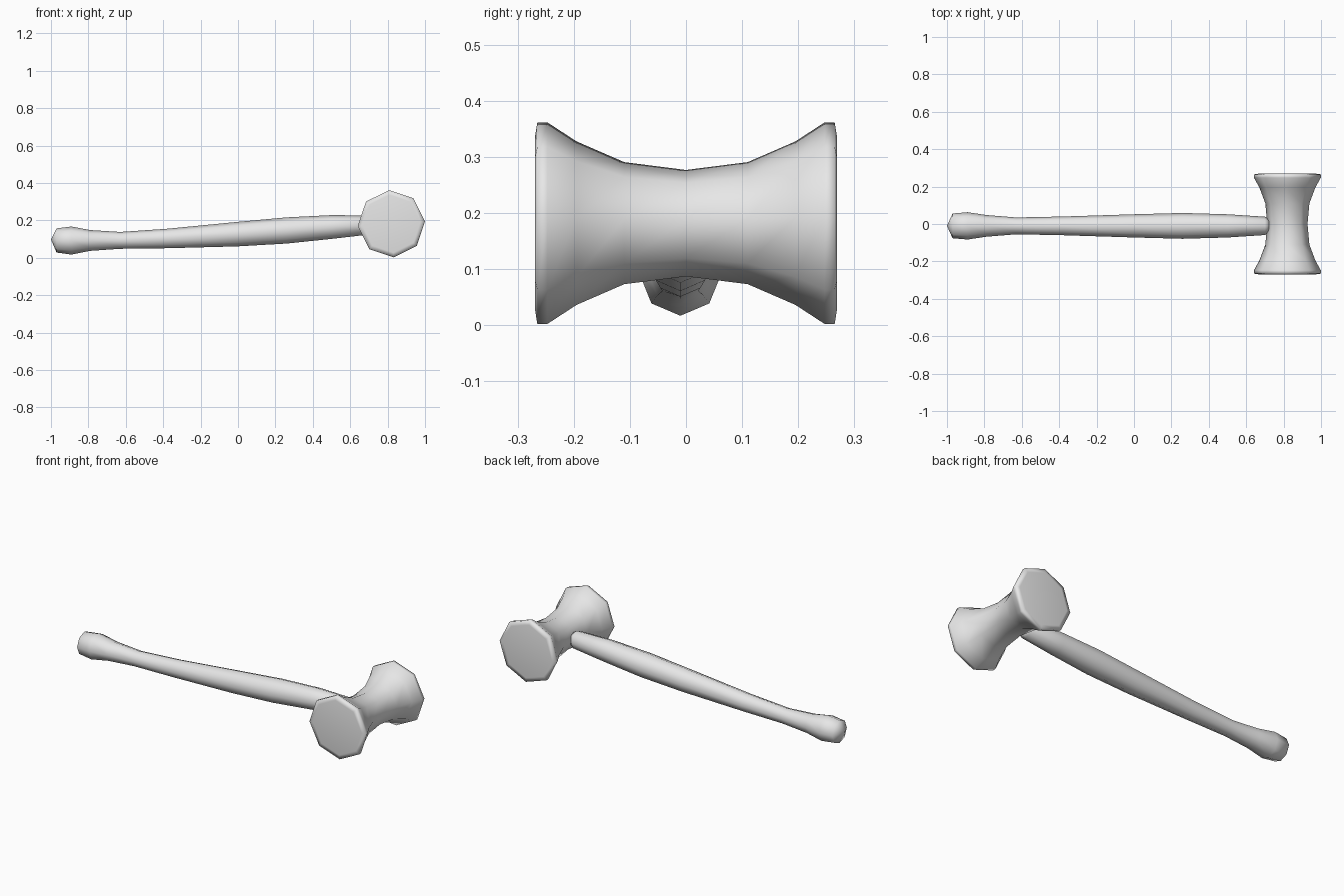
import bpy, bmesh, math
from mathutils import Vector

cube = bpy.data.objects.get("Cube")
if cube:
    bpy.data.objects.remove(cube, do_unlink=True)

grey = bpy.data.materials.new("plain_grey")
grey.use_nodes = True
grey.diffuse_color = (0.8, 0.8, 0.8, 1)
grey.node_tree.nodes["Principled BSDF"].inputs["Base Color"].default_value = (0.8, 0.8, 0.8, 1)

SIDES = 8


def loft(name, rings, u, v, turn, tips=(None, None)):
    """Skin elliptical rings (centre, u radius, v radius); close with tips or flat caps."""
    bm = bmesh.new()
    loops = []
    for centre, ru, rv in rings:
        loop = []
        for i in range(SIDES):
            a = turn + math.tau * i / SIDES
            loop.append(bm.verts.new(Vector(centre) + u * ru * math.cos(a) + v * rv * math.sin(a)))
        loops.append(loop)
    for a, b in zip(loops, loops[1:]):
        for i in range(SIDES):
            j = (i + 1) % SIDES
            bm.faces.new((a[i], a[j], b[j], b[i]))
    for loop, tip in zip((loops[0], loops[-1]), tips):
        if tip is None:
            bm.faces.new(loop)
        else:
            apex = bm.verts.new(tip)
            for i in range(SIDES):
                bm.faces.new((loop[i], loop[(i + 1) % SIDES], apex))
    bmesh.ops.recalc_face_normals(bm, faces=bm.faces)
    mesh = bpy.data.meshes.new(name)
    bm.to_mesh(mesh)
    bm.free()
    mesh.materials.append(grey)
    mesh.shade_smooth()
    obj = bpy.data.objects.new(name, mesh)
    bpy.context.collection.objects.link(obj)
    return obj


X, Y, Z = Vector((1, 0, 0)), Vector((0, 1, 0)), Vector((0, 0, 1))

# Waisted mallet head: half profile of (y, x radius, z radius), mirrored about the waist
half = [(0, 0.108, 0.095), (0.11, 0.118, 0.109), (0.195, 0.150, 0.146),
        (0.247, 0.179, 0.18), (0.265, 0.18, 0.18), (0.269, 0.155, 0.155)]
profile = [(-y, a, b) for y, a, b in reversed(half[1:])] + half
loft("mallet_head", [((0.82, y, 0.182), a, b) for y, a, b in profile],
     X, Z, math.radians(4))

# Gently curved handle: (x, bottom z, top z, half width in y)
stations = [(-0.97, 0.028, 0.157, 0.066), (-0.89, 0.017, 0.167, 0.073),
            (-0.79, 0.037, 0.148, 0.058), (-0.63, 0.048, 0.138, 0.045),
            (-0.38, 0.051, 0.155, 0.050), (0.0, 0.061, 0.192, 0.062),
            (0.26, 0.076, 0.216, 0.069), (0.5, 0.101, 0.228, 0.062),
            (0.7, 0.124, 0.226, 0.049), (0.722, 0.138, 0.212, 0.035)]
loft("handle", [((x, -0.01, (lo + hi) / 2), w, (hi - lo) / 2) for x, lo, hi, w in stations],
     Y, Z, 0, tips=((-1, -0.01, 0.098), None))
